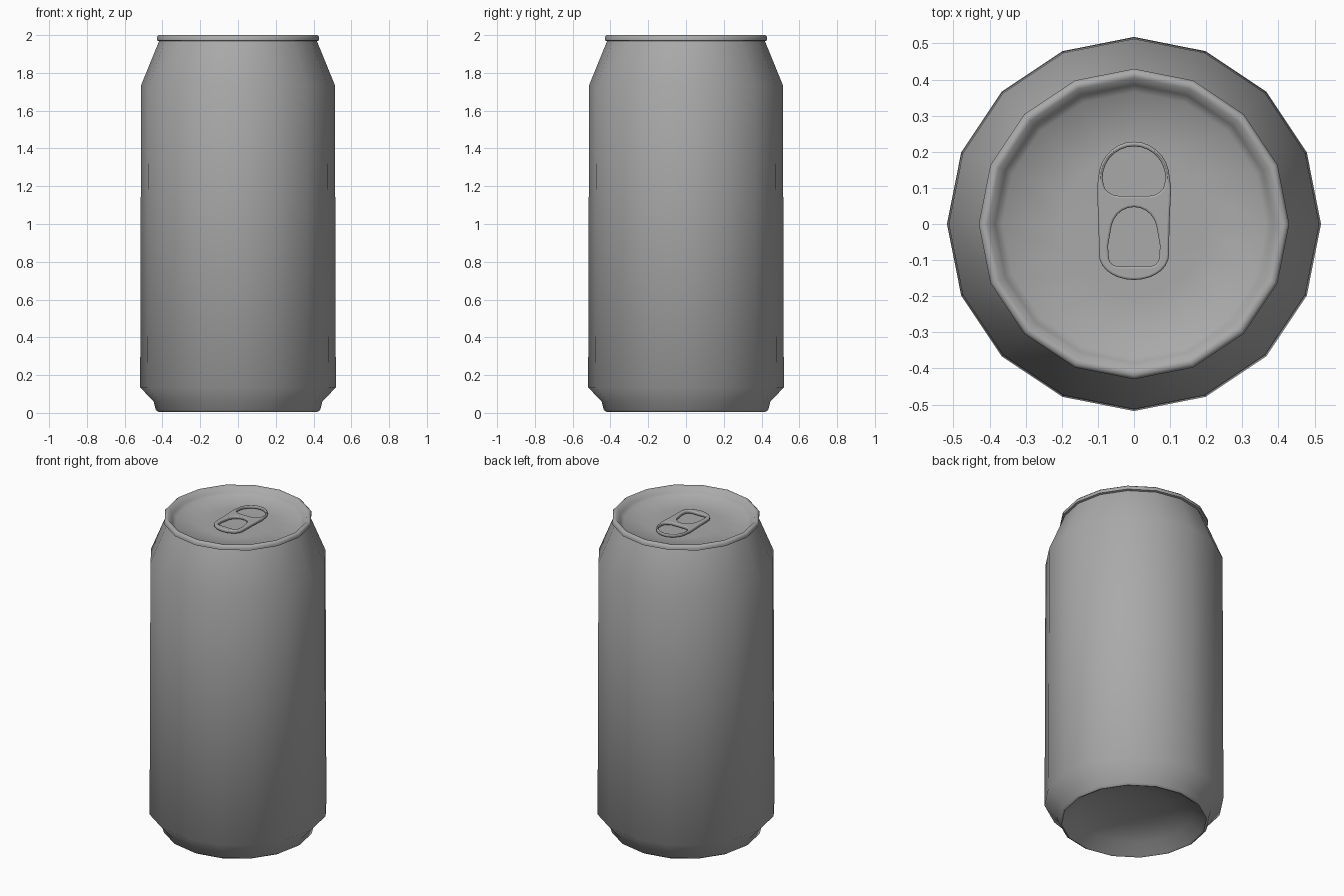
import bpy, bmesh
from math import sin, cos, pi, radians

if "Cube" in bpy.data.objects:
    bpy.data.objects.remove(bpy.data.objects["Cube"])

SIDES = 16
metal = bpy.data.materials.new("dark_metal")
metal.diffuse_color = (0.4, 0.4, 0.4, 1)
metal.use_nodes = True
metal.node_tree.nodes["Principled BSDF"].inputs["Base Color"].default_value = metal.diffuse_color


def finish(ob, angle):
    bpy.ops.object.select_all(action='DESELECT')
    ob.select_set(True)
    bpy.context.view_layer.objects.active = ob
    ob.data.materials.clear()
    ob.data.materials.append(metal)
    bpy.ops.object.shade_smooth_by_angle(angle=radians(angle))


def lathe(name, profile, angle=60):
    """Revolve (radius, z) points round the z axis; radius 0 closes to a point."""
    bm = bmesh.new()
    rings = []
    for r, z in profile:
        n = SIDES if r > 0 else 1
        rings.append([bm.verts.new((r * cos(2 * pi * i / SIDES), r * sin(2 * pi * i / SIDES), z))
                      for i in range(n)])
    for a, b in zip(rings, rings[1:]):
        for i in range(SIDES):
            j = (i + 1) % SIDES
            # profiles run anticlockwise (outside on the right), so normals face out
            quad = [a[i % len(a)], a[j % len(a)], b[j % len(b)], b[i % len(b)]]
            bm.faces.new(list(dict.fromkeys(quad)))
    me = bpy.data.meshes.new(name)
    bm.to_mesh(me)
    bm.free()
    ob = bpy.data.objects.new(name, me)
    bpy.context.collection.objects.link(ob)
    finish(ob, angle)
    return ob


def arc(cx, cy, rx, ry, start, end, steps=10):
    return [(cx + rx * cos(radians(start + (end - start) * i / steps)),
             cy + ry * sin(radians(start + (end - start) * i / steps))) for i in range(steps + 1)]


# Can wall: foot, side and tapered shoulder
lathe("can_body", [
    (0.42, 0.005), (0.435, 0.015), (0.447, 0.06), (0.518, 0.135), (0.513, 1.735),
    (0.418, 1.968)])

# Domed base
lathe("base_dome", [
    (0, 0.12), (0.2, 0.10), (0.34, 0.06), (0.405, 0.012), (0.42, 0.005)])

# Rolled rim and recessed lid
lathe("rim_and_lid", [
    (0.416, 1.968), (0.43, 1.972), (0.43, 1.99), (0.42, 2.0), (0.405, 1.998),
    (0.385, 1.97), (0.365, 1.95), (0.2, 1.946), (0, 1.945)])

# Pull tab: rounded outline with finger hole and rivet window
outline = (arc(0, 0.125, 0.099, 0.103, 0, 180, 14)
           + [(-0.103, 0.10), (-0.098, 0)]
           + arc(0, -0.085, 0.097, 0.07, 180, 360, 14) + [(0.098, 0), (0.103, 0.10)])
finger_hole = (arc(0, 0.128, 0.087, 0.087, 0, 180, 14)
               + arc(-0.04, 0.115, 0.045, 0.037, 190, 265, 4)
               + arc(0.04, 0.115, 0.045, 0.037, 275, 350, 4))
rivet_window = (arc(0, -0.02, 0.064, 0.067, 15, 165, 10)
                + [(-0.072, -0.06)] + arc(-0.045, -0.09, 0.025, 0.027, 190, 265, 4)
                + arc(0.045, -0.09, 0.025, 0.027, 275, 350, 4) + [(0.072, -0.06)])

curve = bpy.data.curves.new("pull_tab", 'CURVE')
curve.dimensions = '2D'
curve.fill_mode = 'BOTH'
curve.extrude = 0.004
curve.bevel_depth = 0.006
curve.bevel_resolution = 2
curve.offset = -0.006
for pts in (outline, finger_hole, rivet_window):
    spline = curve.splines.new('POLY')
    spline.points.add(len(pts) - 1)
    for p, (x, y) in zip(spline.points, pts):
        p.co = (x, y, 0, 1)
    spline.use_cyclic_u = True
tab = bpy.data.objects.new("pull_tab", curve)
tab.location.z = 1.96
bpy.context.collection.objects.link(tab)
bpy.ops.object.select_all(action='DESELECT')
tab.select_set(True)
bpy.context.view_layer.objects.active = tab
bpy.ops.object.convert(target='MESH')
finish(bpy.context.view_layer.objects.active, 60)
